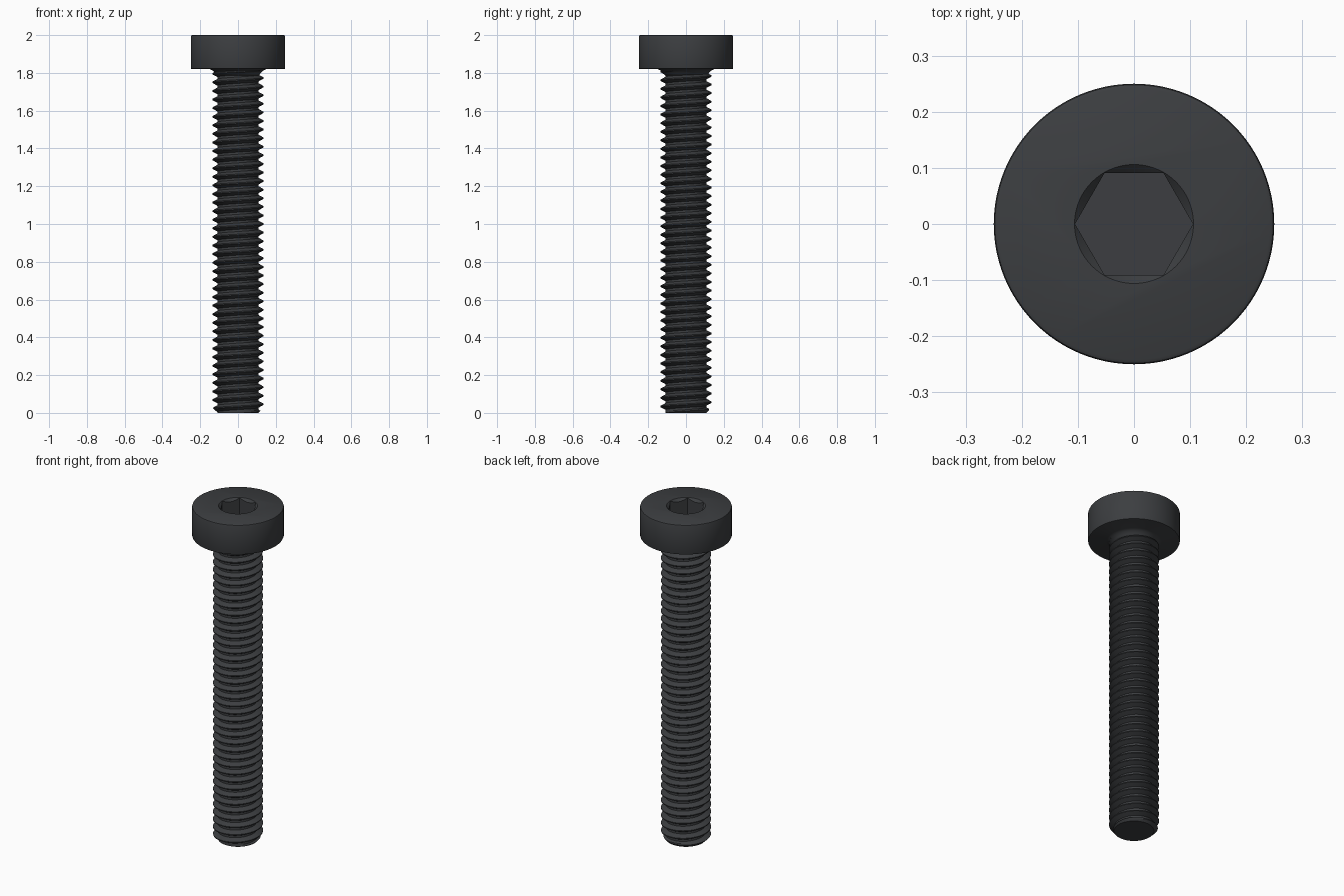
import bpy, bmesh
from math import cos, sin, pi, radians

if "Cube" in bpy.data.objects:
    bpy.data.objects.remove(bpy.data.objects["Cube"])

dark = bpy.data.materials.new("dark_steel")
dark.diffuse_color = (0.045, 0.048, 0.052, 1)
dark.use_nodes = True
dark.node_tree.nodes["Principled BSDF"].inputs["Base Color"].default_value = dark.diffuse_color


def finish(bm, name):
    bmesh.ops.remove_doubles(bm, verts=bm.verts, dist=1e-5)
    bmesh.ops.recalc_face_normals(bm, faces=bm.faces)
    mesh = bpy.data.meshes.new(name)
    bm.to_mesh(mesh)
    bm.free()
    obj = bpy.data.objects.new(name, mesh)
    bpy.context.collection.objects.link(obj)
    mesh.materials.append(dark)
    return obj


def lathe(name, profile, n=96):
    # Closed solid of revolution; both profile ends are capped
    bm = bmesh.new()
    rings = [[bm.verts.new((r * cos(2 * pi * i / n), r * sin(2 * pi * i / n), z))
              for i in range(n)] for r, z in profile]
    for a, b in zip(rings, rings[1:]):
        for i in range(n):
            j = (i + 1) % n
            bm.faces.new((a[i], a[j], b[j], b[i]))
    bm.faces.new(rings[0][::-1])
    bm.faces.new(rings[-1])
    return finish(bm, name)


def activate(obj):
    bpy.ops.object.select_all(action='DESELECT')
    obj.select_set(True)
    bpy.context.view_layer.objects.active = obj


def smooth(obj):
    activate(obj)
    bpy.ops.object.shade_smooth_by_angle(angle=radians(30))


# Head with rounded rims and the fillet under it
ROOT, MAJOR, PITCH = 0.109, 0.136, 0.5 / 11
HEAD_Z = 1.82
head = lathe("head", [(0.105, 1.785), (0.112, 1.788), (0.122, 1.801), (0.135, 1.813),
                      (0.15, HEAD_Z), (0.243, HEAD_Z), (0.248, 1.822), (0.25, 1.827),
                      (0.25, 1.992), (0.248, 1.997), (0.242, 2.0)])

# Hex socket and its conical lead-in
hex_cutter = lathe("hex_cutter", [(0.105, 1.865), (0.105, 2.05)], 6)
lead_cutter = lathe("lead_in_cutter", [(0.016, 1.91), (0.126, 2.02)])
for cutter in (hex_cutter, lead_cutter):
    cutter.hide_render = True
    activate(head)
    mod = head.modifiers.new("cut", 'BOOLEAN')
    mod.operation = 'DIFFERENCE'
    mod.solver = 'EXACT'
    mod.object = cutter
    bpy.ops.object.modifier_apply(modifier=mod.name)
    bpy.data.objects.remove(cutter)
smooth(head)

# Threaded shank: one helical strip, clamped at both ends
N = 64
TOP = 1.815
PROFILE = [(-0.0625, MAJOR), (0.0625, MAJOR), (0.22, (MAJOR + ROOT) / 2),
           (0.375, ROOT), (0.625, ROOT), (0.78, (MAJOR + ROOT) / 2)]


def thread_radius(phase):
    d = abs((phase + 0.5) % 1 - 0.5)
    t = min(max((d - 0.0625) / 0.3125, 0), 1)
    return MAJOR + (ROOT - MAJOR) * t


bm = bmesh.new()
turns = int(TOP / PITCH) + 4
rows = []
for i in range(turns * N):
    row = []
    for k, _ in PROFILE:
        z = min(max(PITCH * (i / N - 2 + k), 0), TOP)
        r = min(thread_radius(z / PITCH - i / N), ROOT + z)
        a = 2 * pi * i / N
        row.append(bm.verts.new((r * cos(a), r * sin(a), z)))
    rows.append(row)
for i in range(len(rows) - N - 1):
    a = rows[i] + [rows[i + N][0]]
    b = rows[i + 1] + [rows[i + 1 + N][0]]
    for k in range(len(PROFILE)):
        quad = (a[k], b[k], b[k + 1], a[k + 1])
        zs = [v.co.z for v in quad]
        if max(zs) > 0 and min(zs) < TOP:
            bm.faces.new(quad)
bmesh.ops.delete(bm, geom=[v for v in bm.verts if not v.link_faces], context='VERTS')
bmesh.ops.remove_doubles(bm, verts=bm.verts, dist=1e-5)
# End caps
bmesh.ops.holes_fill(bm, edges=[e for e in bm.edges if e.is_boundary], sides=0)
shank = finish(bm, "threaded_shank")
smooth(shank)
